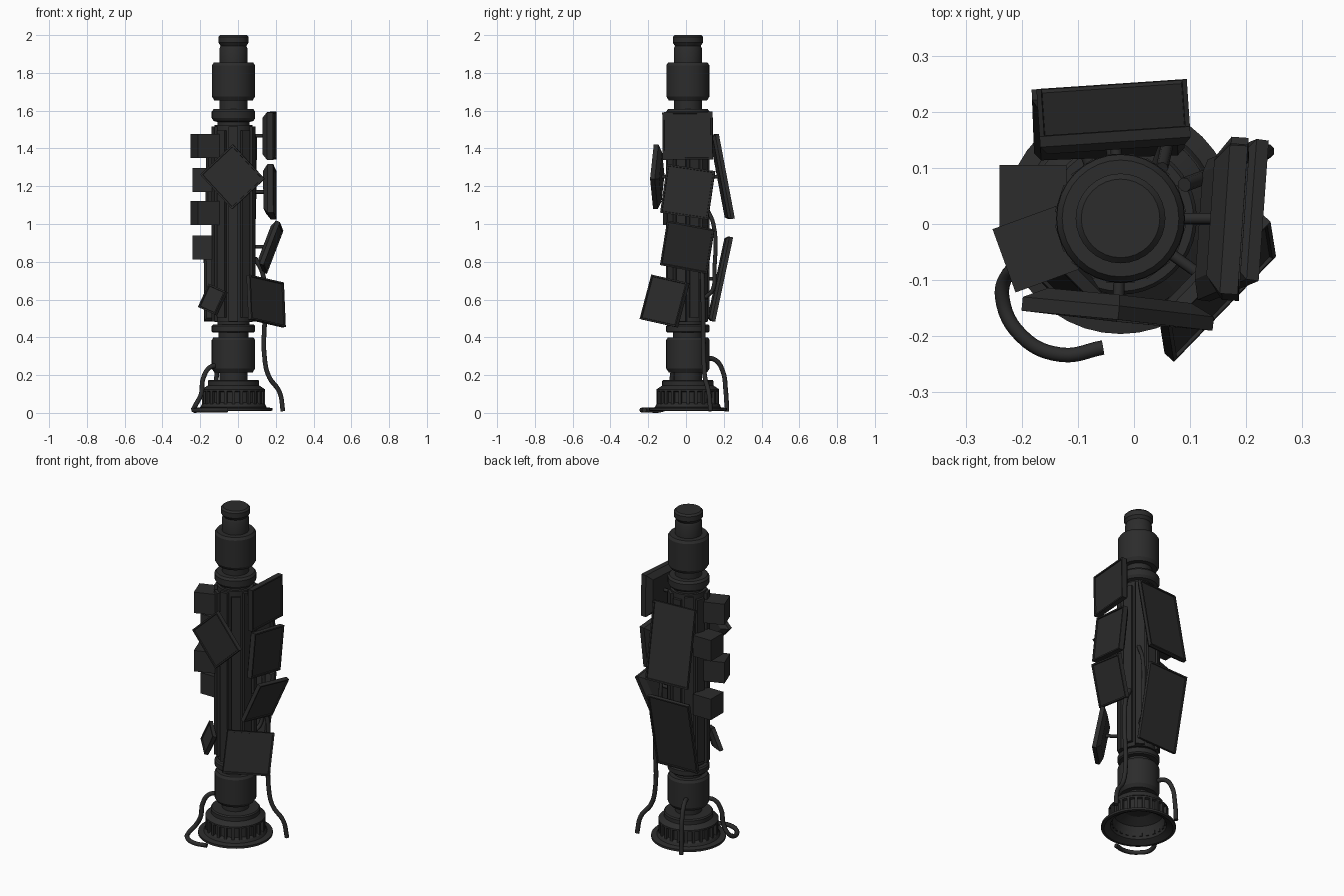
import bpy, bmesh, math
from mathutils import Matrix, Vector

if "Cube" in bpy.data.objects:
    bpy.data.objects.remove(bpy.data.objects["Cube"])

AX, AY = -0.024, 0.01      # column axis
dark = bpy.data.materials.new("dark_metal")
dark.diffuse_color = (0.025, 0.025, 0.025, 1)
dark.use_nodes = True
dark.node_tree.nodes["Principled BSDF"].inputs["Base Color"].default_value = dark.diffuse_color


def finish(name, bm, smooth=False):
    bmesh.ops.recalc_face_normals(bm, faces=bm.faces)
    me = bpy.data.meshes.new(name)
    bm.to_mesh(me)
    bm.free()
    ob = bpy.data.objects.new(name, me)
    bpy.context.collection.objects.link(ob)
    me.materials.append(dark)
    if smooth:
        bpy.ops.object.select_all(action='DESELECT')
        ob.select_set(True)
        bpy.context.view_layer.objects.active = ob
        bpy.ops.object.shade_smooth_by_angle(angle=math.radians(25))
    return ob


def lathe(name, profile, n=32):
    """Turn a (radius, z) profile around the column axis."""
    bm = bmesh.new()
    rings = []
    for r, z in profile:
        if r == 0:
            rings.append([bm.verts.new((AX, AY, z))] * n)
        else:
            rings.append([bm.verts.new((AX + r * math.cos(i * math.tau / n),
                                        AY + r * math.sin(i * math.tau / n), z)) for i in range(n)])
    for a, b in zip(rings, rings[1:]):
        for i in range(n):
            j = (i + 1) % n
            bm.faces.new(list(dict.fromkeys((a[i], a[j], b[j], b[i]))))
    return finish(name, bm, True)


def add_box(bm, ang, r, size, z):
    """Box placed around the column at an angle in degrees."""
    a = math.radians(ang)
    m = (Matrix.Translation((AX + r * math.cos(a), AY + r * math.sin(a), z))
         @ Matrix.Rotation(a, 4, 'Z') @ Matrix.Diagonal((*size, 1)))
    bmesh.ops.create_cube(bm, size=1, matrix=m)


def screen(name, centre, u, v, t, taper=0.03):
    """Panel with a tapered back and recessed face; u and v are its edge vectors."""
    u, v, c = Vector(u), Vector(v), Vector(centre)
    w, h = u.length / 2, v.length / 2
    n = u.cross(v).normalized()
    x = u.normalized()
    y = n.cross(x)
    bm = bmesh.new()
    rings = []
    for k, z in ((taper, -t / 2), (0, -t * 0.05), (0, t / 2)):
        rings.append([bm.verts.new(c + x * sx * (w - k) + y * sy * (h - k) + n * z)
                      for sx, sy in ((-1, -1), (1, -1), (1, 1), (-1, 1))])
    for a, b in zip(rings, rings[1:]):
        for i in range(4):
            bm.faces.new((a[i], a[(i + 1) % 4], b[(i + 1) % 4], b[i]))
    bm.faces.new(rings[0][::-1])
    face = bm.faces.new(rings[2])
    bm.normal_update()
    bmesh.ops.inset_region(bm, faces=[face], thickness=0.012)
    bmesh.ops.inset_region(bm, faces=[face], thickness=0.002, depth=-0.006)
    finish(name, bm)


def tube(name, pts, r=0.013):
    cu = bpy.data.curves.new(name, 'CURVE')
    cu.dimensions = '3D'
    cu.bevel_depth, cu.bevel_resolution, cu.use_fill_caps = r, 2, True
    cu.resolution_u = 6
    sp = cu.splines.new('BEZIER')
    sp.bezier_points.add(len(pts) - 1)
    for p, co in zip(sp.bezier_points, pts):
        p.co = co
        p.handle_left_type = p.handle_right_type = 'AUTO'
    ob = bpy.data.objects.new(name, cu)
    bpy.context.collection.objects.link(ob)
    cu.materials.append(dark)


# Turned column: top cap, upper drum, collar, core, lower drum
lathe("column_top", [(0, 2), (.07, 2), (.08, 1.99), (.08, 1.96), (.068, 1.943), (.074, 1.93),
                     (.074, 1.855), (.104, 1.855), (.114, 1.84), (.114, 1.675), (.102, 1.655),
                     (.074, 1.655), (.074, 1.608), (.105, 1.608), (.115, 1.595), (.115, 1.56),
                     (.105, 1.545), (.085, 1.54), (.085, 1.5)])
lathe("column_core", [(0, 1.525), (.1, 1.525), (.1, .48), (0, .48)])
lathe("column_bottom", [(.085, .5), (.085, .468), (.108, .468), (.115, .46), (.115, .432),
                        (.108, .425), (.08, .425), (.08, .4), (.106, .4), (.115, .385),
                        (.115, .235), (.102, .215), (.074, .215), (.074, .16)])
# Flared hollow base with flange
lathe("base", [(.07, .175), (.13, .175), (.136, .168), (.136, .145), (.166, .125), (.166, .115),
               (.152, .11), (.152, .055), (.168, .045), (.175, .03), (.206, .025), (.206, .012),
               (.19, .01), (.155, .03), (.135, .1), (.08, .13), (0, .13)], 40)

# Ribs round the base
bm = bmesh.new()
for i in range(24):
    add_box(bm, i * 15, .155, (.022, .016, .075), .082)
finish("base_ribs", bm)

# Vertical staves of the main column
bm = bmesh.new()
for i in range(10):
    add_box(bm, i * 36 + 18, .1, (.03, .05, 1.03 if i % 2 else .99), 1.0)
finish("column_staves", bm)

# Four cube boxes on the left side
for i, z in enumerate((1.412, 1.232, 1.058, .875)):
    bm = bmesh.new()
    if i % 2 == 0:
        add_box(bm, 200, .161, (.12, .12, .127), z)
    else:
        add_box(bm, 180, .156, (.12, .12, .127), z)
        bmesh.ops.translate(bm, verts=bm.verts, vec=(0, .035, 0))
    finish("side_box_%d" % (i + 1), bm)

# Screens: front, right side, front right, back, small front left
screens = {
    "front_screen": ((-.028, -.15, 1.25), (.172, -.016, .16), (-.172, .02, .18), .045),
    "right_screen_top": ((.165, .01, 1.467), (.018, .265, .003), (0, .002, .252), .058),
    "right_screen_middle": ((.168, .01, 1.17), (.018, .253, -.037), (0, .045, .256), .055),
    "right_screen_lower": ((.168, .008, .88), (.018, .25, -.047), (.088, .05, .225), .042),
    "front_right_screen": ((.142, -.107, .59), (.182, .188, -.042), (-.026, .045, .237), .042),
    "back_screen_upper": ((-.036, .19, 1.25), (-.268, -.018, 0), (0, -.085, .447), .035),
    "back_screen_lower": ((-.046, .18, .71), (-.268, -.01, 0), (0, .095, .445), .035),
    "small_screen": ((-.128, -.085, .597), (.088, -.088, -.04), (.028, .028, .13), .04),
}
for name, (c, u, v, t) in screens.items():
    screen(name, c, u, v, t, .012 if t < .036 else .03)
    # Mounting arm straight into the column
    c = Vector(c)
    tube(name + "_arm", [c, (AX + (c.x - AX) * .4, AY + (c.y - AY) * .4, c.z)], .01)

# Loose cables
tube("right_cable", [(.09, .07, .82), (.13, .085, .74), (.143, .09, .6), (.143, .095, .27),
                     (.165, .1, .19), (.22, .12, .11), (.238, .13, .01)])
tube("back_cable", [(-.07, .09, .29), (-.095, .155, .28), (-.11, .195, .22), (-.118, .21, .12),
                    (-.12, .217, .008)])
tube("left_cable", [(-.1, -.03, .25), (-.15, -.06, .24), (-.185, -.075, .18), (-.195, -.08, .1),
                    (-.225, -.09, .04), (-.235, -.13, .017), (-.2, -.2, .015), (-.13, -.233, .015),
                    (-.055, -.22, .015)])
tube("upper_back_cable", [(.05, .1, 1.1), (.06, .145, 1.0), (.06, .15, .75), (.055, .14, .65),
                          (.04, .1, .61)], .011)
